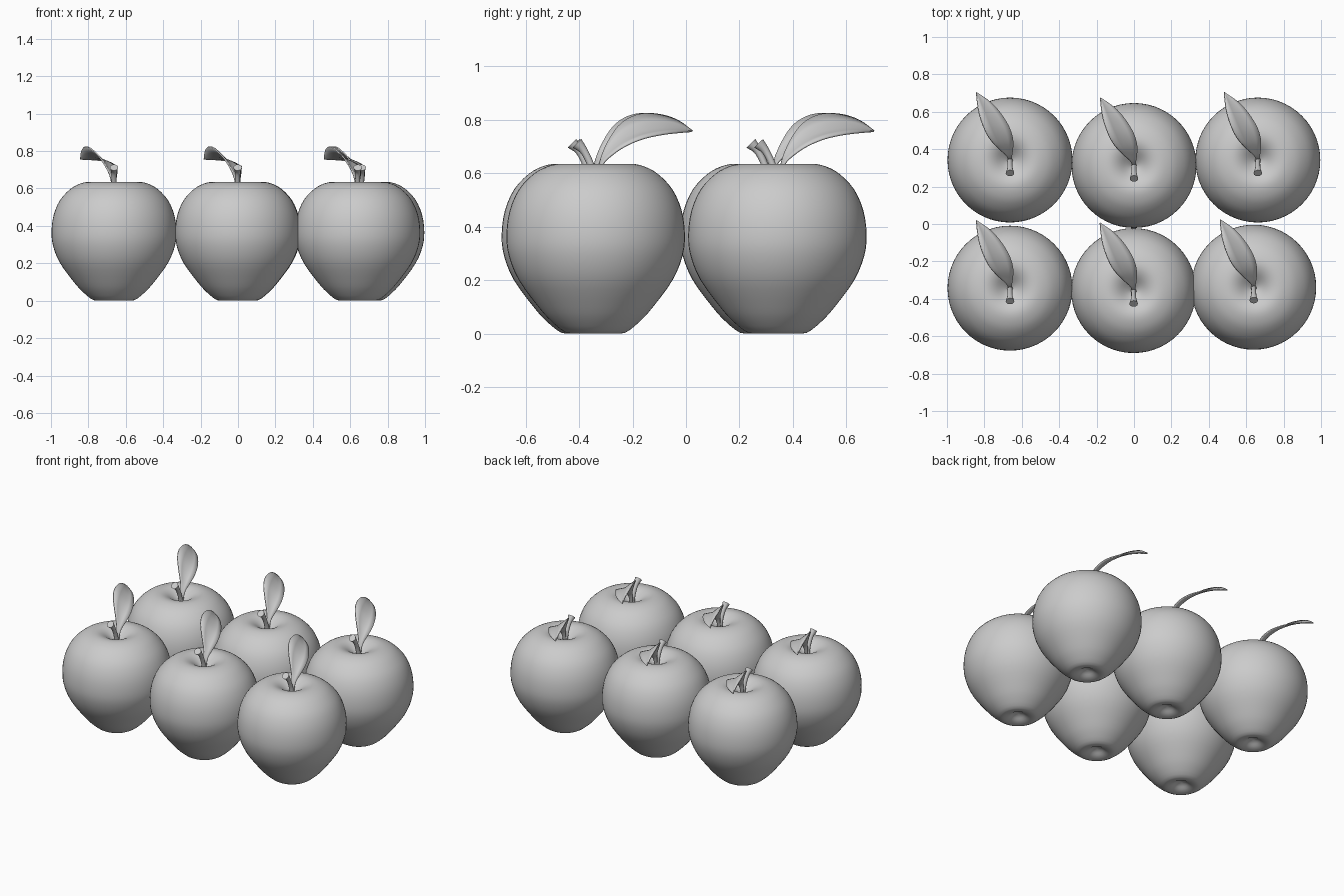
import bpy, bmesh, math
from mathutils import Vector

if "Cube" in bpy.data.objects:
    bpy.data.objects.remove(bpy.data.objects["Cube"])

CENTRES = [(-0.663, 0.342), (0.0, 0.313), (0.662, 0.342),
           (-0.663, -0.343), (-0.002, -0.356), (0.64, -0.338)]


def smooth_path(points, steps):
    """Catmull-Rom interpolation through the control points."""
    p = [Vector(q) for q in points]
    p = [2 * p[0] - p[1]] + p + [2 * p[-1] - p[-2]]
    out = []
    for i in range(1, len(p) - 2):
        a, b, c, d = p[i - 1:i + 3]
        for s in range(steps):
            t = s / steps
            out.append(0.5 * (2 * b + (c - a) * t + (2 * a - 5 * b + 4 * c - d) * t ** 2
                              + (3 * b - a - 3 * c + d) * t ** 3))
    return out + [p[-2]]


def mesh_from(name, build):
    bm = bmesh.new()
    build(bm)
    bmesh.ops.remove_doubles(bm, verts=bm.verts, dist=1e-4)
    bmesh.ops.recalc_face_normals(bm, faces=bm.faces)
    for f in bm.faces:
        f.smooth = True
    mesh = bpy.data.meshes.new(name)
    bm.to_mesh(mesh)
    bm.free()
    return mesh


# Fruit body: lathed profile (radius, height) with dimples at both ends
def build_fruit(bm):
    profile = [(0, 0.035, 0), (0.03, 0.026, 0), (0.065, 0.006, 0), (0.11, 0.003, 0),
               (0.165, 0.045, 0), (0.215, 0.1, 0), (0.288, 0.2, 0), (0.325, 0.29, 0),
               (0.334, 0.37, 0), (0.322, 0.46, 0), (0.287, 0.54, 0), (0.232, 0.598, 0),
               (0.18, 0.626, 0), (0.13, 0.635, 0), (0.085, 0.622, 0), (0.04, 0.59, 0),
               (0, 0.56, 0)]
    ring = [bm.verts.new((max(p.x, 0), 0, p.y)) for p in smooth_path(profile, 3)]
    edges = [bm.edges.new(e) for e in zip(ring, ring[1:])]
    bmesh.ops.spin(bm, geom=ring + edges, cent=(0, 0, 0), axis=(0, 0, 1),
                   angle=math.tau, steps=56)


# Stem: bent tube flaring at the tip, control points (x, y, z, radius)
def build_stem(bm):
    path = smooth_path([(0, 0, 0.54, 0.017), (0, -0.006, 0.59, 0.014),
                        (0, -0.022, 0.64, 0.013), (0, -0.045, 0.685, 0.015),
                        (0, -0.07, 0.712, 0.023)], 4)
    rings, n = [], 12
    for i, p in enumerate(path):
        a, b = path[max(i - 1, 0)], path[min(i + 1, len(path) - 1)]
        tangent = (b - a).to_3d().normalized()
        up = Vector((1, 0, 0)).cross(tangent)
        rings.append([bm.verts.new(p.to_3d() + p.w * (
            Vector((math.cos(k * math.tau / n), 0, 0)) + up * math.sin(k * math.tau / n)))
            for k in range(n)])
    for r, s in zip(rings, rings[1:]):
        for k in range(n):
            bm.faces.new((r[k], r[(k + 1) % n], s[(k + 1) % n], s[k]))
    bm.faces.new(rings[0])
    bm.faces.new(rings[-1])


# Leaf: creased blade between a high left edge, a midrib and a low right edge
def build_leaf(bm):
    left = [(-0.008, 0, 0.56), (-0.022, 0.025, 0.67), (-0.07, 0.07, 0.758),
            (-0.112, 0.12, 0.803), (-0.142, 0.18, 0.822), (-0.165, 0.25, 0.817),
            (-0.175, 0.31, 0.795), (-0.18, 0.362, 0.757)]
    rib = [(0, 0, 0.56), (-0.006, 0.025, 0.648), (-0.025, 0.07, 0.7),
           (-0.042, 0.12, 0.734), (-0.067, 0.18, 0.757), (-0.102, 0.25, 0.768),
           (-0.142, 0.31, 0.767), (-0.18, 0.362, 0.757)]
    right = [(0.01, 0, 0.56), (0.01, 0.025, 0.632), (0.016, 0.07, 0.676),
             (0.014, 0.12, 0.707), (-0.006, 0.18, 0.731), (-0.05, 0.25, 0.746),
             (-0.105, 0.31, 0.753), (-0.18, 0.362, 0.757)]
    l, m, r = (smooth_path(c, 4) for c in (left, rib, right))
    rows = []
    for a, b, c in zip(l, m, r):
        row = [a, a.lerp(b, 0.5), b, b.lerp(c, 0.5), c]
        rows.append([bm.verts.new(p) for p in row])
    for s, t in zip(rows, rows[1:]):
        for k in range(4):
            bm.faces.new((s[k], s[k + 1], t[k + 1], t[k]))


parts = {"apple_body": mesh_from("apple_body", build_fruit),
         "apple_stem": mesh_from("apple_stem", build_stem),
         "apple_leaf": mesh_from("apple_leaf", build_leaf)}
parts["apple_stem"].set_sharp_from_angle(angle=math.radians(50))

# Six apples in two rows of three
for i, (x, y) in enumerate(CENTRES, 1):
    for name, mesh in parts.items():
        ob = bpy.data.objects.new(f"{name}_{i}", mesh)
        ob.location = (x, y, 0)
        bpy.context.collection.objects.link(ob)
        if name == "apple_leaf":
            solid = ob.modifiers.new("thickness", 'SOLIDIFY')
            solid.thickness = 0.007
            solid.offset = 0
